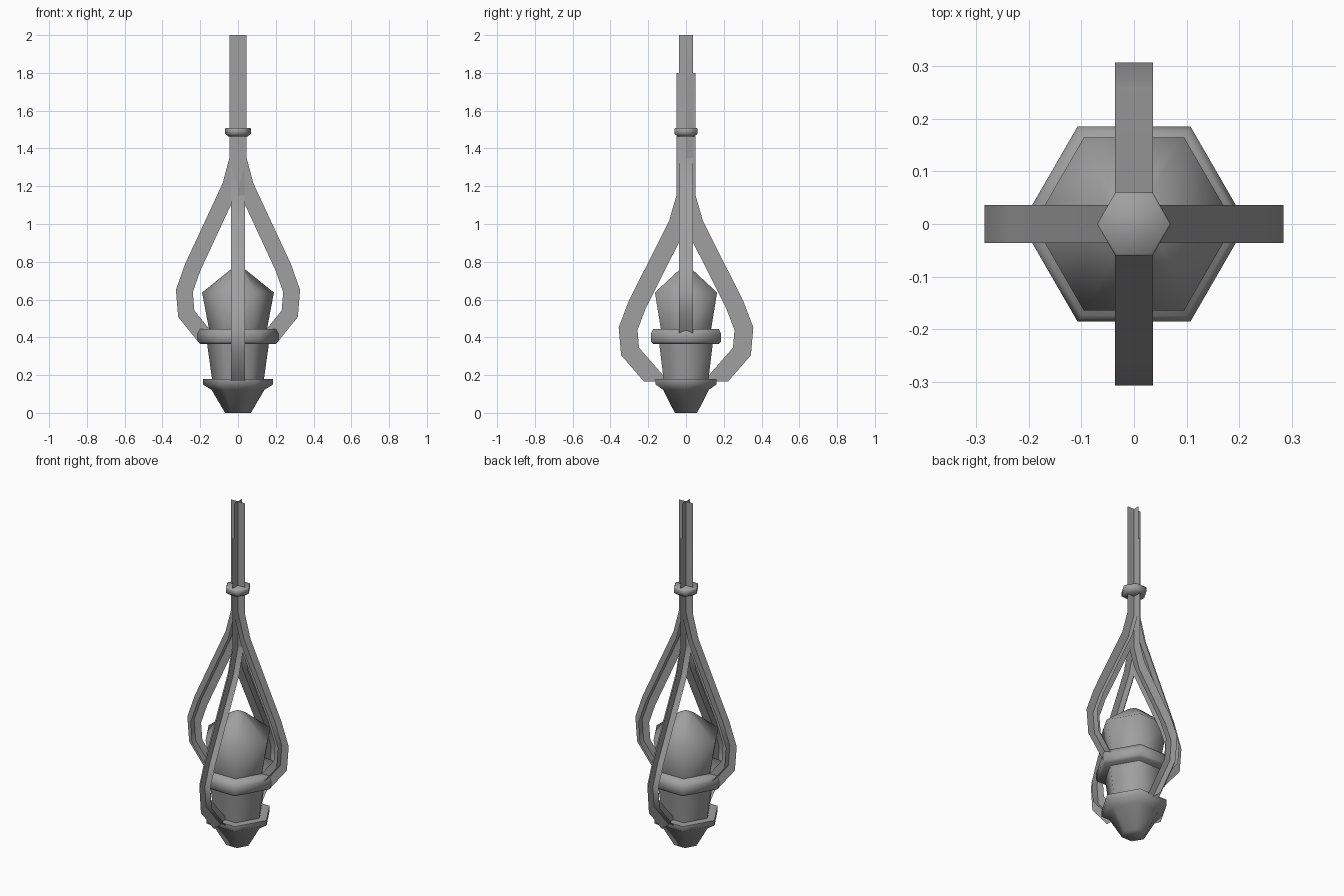
import bpy, bmesh
from math import cos, sin, pi
from mathutils import Vector, Matrix

cube = bpy.data.objects.get("Cube")
if cube:
    bpy.data.objects.remove(cube, do_unlink=True)

GREY = (0.35, 0.35, 0.35, 1)
grey = bpy.data.materials.new("plain_grey")
grey.use_nodes = True
grey.diffuse_color = GREY
next(n for n in grey.node_tree.nodes if n.type == 'BSDF_PRINCIPLED').inputs["Base Color"].default_value = GREY


def finish(name, bm, angle):
    mesh = bpy.data.meshes.new(name)
    bm.to_mesh(mesh)
    bm.free()
    mesh.materials.append(grey)
    obj = bpy.data.objects.new(name, mesh)
    bpy.context.collection.objects.link(obj)
    bpy.ops.object.select_all(action='DESELECT')
    obj.select_set(True)
    bpy.context.view_layer.objects.active = obj
    bpy.ops.object.shade_smooth_by_angle(angle=angle)
    return obj


def hex_lathe(name, profile):
    """Six-sided turned solid from (radius, height) pairs, corners on the x axis."""
    bm = bmesh.new()
    rings = [[bm.verts.new((r * cos(i * pi / 3), r * sin(i * pi / 3), z)) for i in range(6)]
             for r, z in profile]
    for low, high in zip(rings, rings[1:]):
        for i in range(6):
            j = (i + 1) % 6
            bm.faces.new((low[i], low[j], high[j], high[i]))
    bm.faces.new(rings[0][::-1])
    bm.faces.new(rings[-1])
    return finish(name, bm, 1.15)


def strap(name, path, half_web, half_strip, turn):
    """Two crossed sheets following a path: an upright web and a flat strip."""
    bm = bmesh.new()
    pts = [Vector(p) for p in path]
    normals = []
    for a, b in zip(pts, pts[1:]):
        d = (b - a).normalized()
        normals.append(Vector((-d.y, d.x)))
    web, strip = [], []
    for i, p in enumerate(pts):
        if i in (0, len(pts) - 1):
            # Ends are cut level
            n = normals[min(i, len(normals) - 1)]
            off = Vector((half_web / n.x, 0))
        else:
            m = (normals[i - 1] + normals[i]).normalized()
            off = m * (half_web / m.dot(normals[i]))
        a, b = p - off, p + off
        web.append([bm.verts.new((q.x, 0, q.y)) for q in (a, b)])
        strip.append([bm.verts.new((p.x, s * half_strip, p.y)) for s in (-1, 1)])
    for rows in (web, strip):
        for (a, b), (c, d) in zip(rows, rows[1:]):
            bm.faces.new((a, c, d, b))
    bm.transform(Matrix.Rotation(turn, 4, 'Z'))
    return finish(name, bm, 1.0)


# Body: base, lower cup, middle band and pointed upper cup
hex_lathe("base", [(0.068, 0), (0.14, 0.122), (0.185, 0.15), (0.185, 0.18)])
hex_lathe("lower_cup", [(0.137, 0.175), (0.164, 0.37)])
hex_lathe("band", [(0.2, 0.365), (0.214, 0.378), (0.214, 0.42), (0.2, 0.445)])
hex_lathe("upper_cup", [(0.153, 0.44), (0.19, 0.637), (0.04, 0.758), (0.006, 0.775)])

# Clasp that gathers the straps
hex_lathe("clasp", [(0.05, 1.463), (0.07, 1.478), (0.07, 1.503), (0.066, 1.508)])

# Straps: a side pair, and a lower, slightly wider front and back pair
PATH = [(0, 2), (0, 1.35), (0.04, 1.2), (0.24, 0.77),
        (0.284, 0.645), (0.274, 0.525), (0.145, 0.365)]
low_path = [(r * 1.08, z - 0.2) for r, z in PATH]
strap("left_strap", PATH, 0.044, 0.036, 0)
strap("right_strap", PATH, 0.044, 0.036, pi)
strap("back_strap", low_path, 0.049, 0.036, pi / 2)
strap("front_strap", low_path, 0.049, 0.036, -pi / 2)
